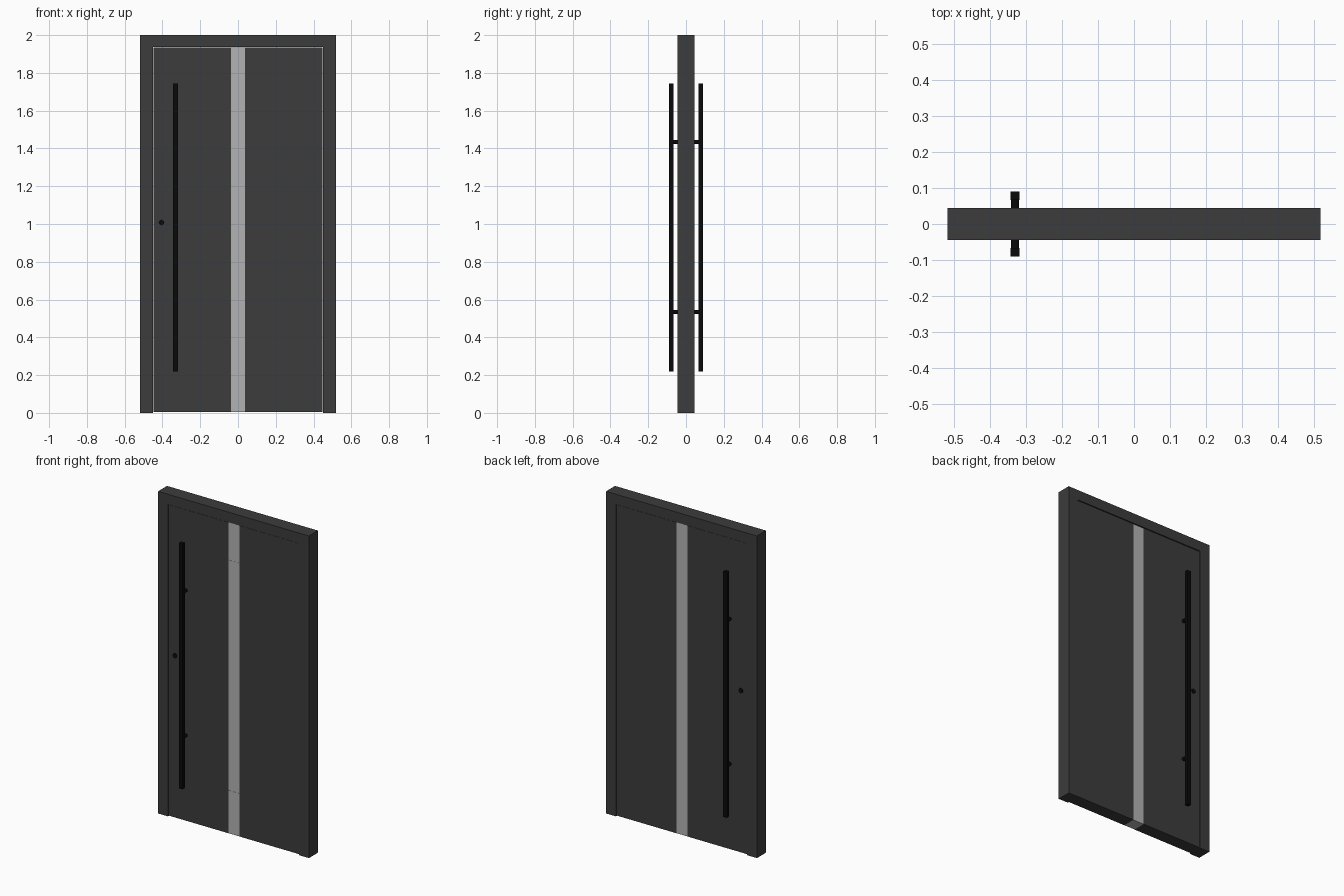
import bpy
from math import pi

if "Cube" in bpy.data.objects:
    bpy.data.objects.remove(bpy.data.objects["Cube"])


def material(name, v):
    m = bpy.data.materials.new(name)
    m.diffuse_color = (v, v, v, 1)
    m.use_nodes = True
    m.node_tree.nodes["Principled BSDF"].inputs["Base Color"].default_value = m.diffuse_color
    return m


dark = material("dark_grey", 0.045)
black = material("black", 0.003)
light = material("pale_glass", 0.45)


def box(name, x, y, z, mat):
    """Box from (min, max) ranges on each axis."""
    bpy.ops.mesh.primitive_cube_add(size=1, location=[(r[0] + r[1]) / 2 for r in (x, y, z)])
    o = bpy.context.object
    o.name = name
    o.scale = [r[1] - r[0] for r in (x, y, z)]
    bpy.ops.object.transform_apply(location=False, rotation=False, scale=True)
    o.data.materials.append(mat)
    return o


def rod_y(name, x, z, radius, y0, y1, mat):
    """Round rod running along y."""
    bpy.ops.mesh.primitive_cylinder_add(vertices=32, radius=radius, depth=abs(y1 - y0),
                                        location=(x, (y0 + y1) / 2, z), rotation=(pi / 2, 0, 0))
    o = bpy.context.object
    o.name = name
    o.data.materials.append(mat)
    bpy.ops.object.shade_smooth_by_angle()
    return o


HALF_W, INNER, DEPTH, LEAF = 0.518, 0.45, 0.044, 0.040

# Frame: two jambs and a header
for side, s in (("left", -1), ("right", 1)):
    box(f"{side}_jamb", sorted((s * INNER, s * HALF_W)), (-DEPTH, DEPTH), (0, 2), dark)
box("header", (-INNER, INNER), (-DEPTH, DEPTH), (1.937, 2), dark)

# Door leaf: two panels with a glazed strip between them
for side, s in (("left", -1), ("right", 1)):
    box(f"{side}_door_panel", sorted((s * 0.038, s * (INNER - 0.002))), (-LEAF, LEAF), (0.004, 1.934), dark)
box("glass_strip", (-0.038, 0.038), (-LEAF + 0.001, LEAF - 0.001), (0.004, 1.934), light)

# Narrow bands across the front of the glass
for i, z in enumerate((0.258, 1.688)):
    box(f"glass_band_{i}", (-0.038, 0.038), (-LEAF, -LEAF + 0.002), (z - 0.013, z + 0.013), light)

# Long pull bars with round standoffs, on both faces
for face, s in (("front", -1), ("back", 1)):
    box(f"{face}_pull_bar", (-0.343, -0.318), sorted((s * 0.067, s * 0.09)), (0.22, 1.745), black)
    for i, z in enumerate((0.535, 1.435)):
        rod_y(f"{face}_standoff_{i}", -0.33, z, 0.011, s * (LEAF - 0.005), s * 0.07, black)

# Lock cylinder through the leaf
rod_y("lock_cylinder", -0.405, 1.008, 0.015, -0.043, 0.043, black)
